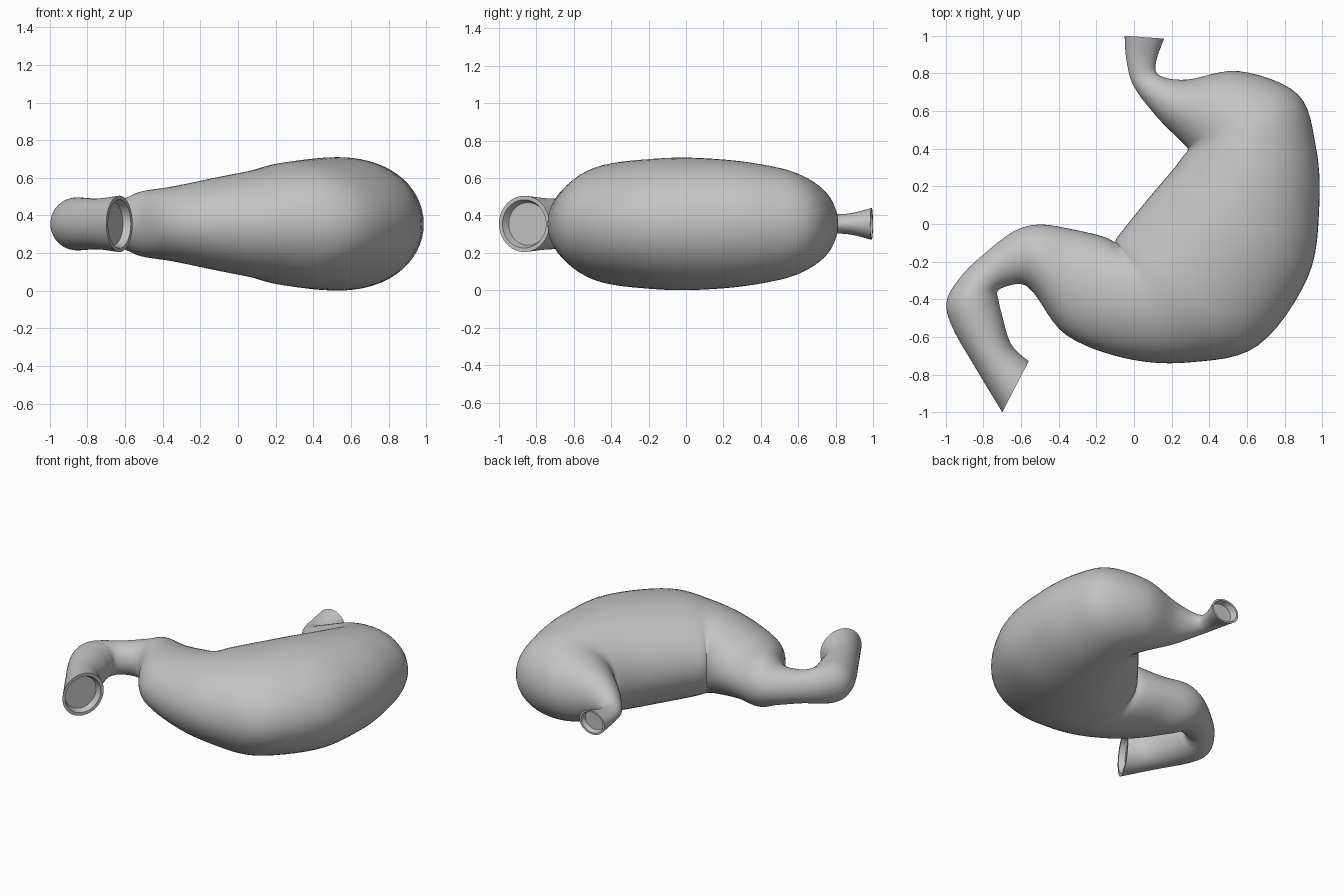
import bpy, bmesh, math
from mathutils import Vector

if "Cube" in bpy.data.objects:
    bpy.data.objects.remove(bpy.data.objects["Cube"])

MID_Z = 0.355
SIDES = 56
STEPS = 6

# Cross-sections: inner-curve x, y, outer-curve x, y, half height
S = [
    # gullet
    (-.05, 1.0, .16, .985, .085), (-.04, .87, .117, .86, .055),
    (0, .73, .135, .79, .062), (.13, .56, .28, .767, .14),
    # upper dome, fanning about the notch
    (.27, .42, .56, .812, .23), (.285, .39, .87, .69, .285),
    # main body
    (.265, .365, .965, .42, .32), (.2, .28, .985, .1, .345),
    (.08, .14, .925, -.28, .354), (-.085, -.065, .66, -.645, .328),
    # lower chamber
    (-.1, -.095, .3, -.735, .287), (-.16, -.068, -.04, -.715, .25),
    (-.32, -.03, -.36, -.59, .2), (-.5, -.003, -.53, -.37, .172),
    # outlet tube
    (-.64, -.04, -.6, -.32, .13), (-.81, -.17, -.69, -.335, .112),
    (-.925, -.285, -.727, -.362, .125), (-.995, -.41, -.72, -.405, .139),
    (-.965, -.55, -.705, -.47, .14), (-.83, -.785, -.655, -.635, .135),
    (-.7, -1.0, -.56, -.73, .15),
]


def spline(p, i, t):
    p0, p1 = p[max(i - 1, 0)], p[i]
    p2, p3 = p[i + 1], p[min(i + 2, len(p) - 1)]
    return [0.5 * (2 * b + (c - a) * t + (2 * a - 5 * b + 4 * c - d) * t * t
                   + (3 * b - a - 3 * c + d) * t ** 3)
            for a, b, c, d in zip(p0, p1, p2, p3)]


sections = [spline(S, i, k / STEPS) for i in range(len(S) - 1) for k in range(STEPS)]
sections.append(list(S[-1]))

bm = bmesh.new()


def ring(sec, scale=1.0, shift=Vector((0, 0, 0))):
    ax, ay, bx, by, h = sec
    c = Vector(((ax + bx) / 2, (ay + by) / 2, MID_Z)) + shift
    r = Vector(((bx - ax) / 2, (by - ay) / 2, 0)) * scale
    up = Vector((0, 0, h * scale))
    return [bm.verts.new(c + r * math.cos(a) + up * math.sin(a))
            for a in (2 * math.pi * j / SIDES for j in range(SIDES))]


def bridge(r0, r1):
    for j in range(SIDES):
        k = (j + 1) % SIDES
        bm.faces.new((r0[j], r0[k], r1[k], r1[j]))


rings = [ring(s) for s in sections]
for r0, r1 in zip(rings, rings[1:]):
    bridge(r0, r1)

# Recessed openings with a thin rim
for end, inward, outer in ((S[0], Vector((0.005, -.04, 0)), rings[0]),
                           (S[-1], Vector((-.035, .02, 0)), rings[-1])):
    lip = ring(end, 0.86)
    floor = ring(end, 0.76, inward)
    bridge(outer, lip)
    bridge(lip, floor)
    bm.faces.new(floor)

bmesh.ops.recalc_face_normals(bm, faces=bm.faces)
mesh = bpy.data.meshes.new("stomach")
bm.to_mesh(mesh)
bm.free()

mat = bpy.data.materials.new("light grey")
mat.diffuse_color = (0.55, 0.55, 0.55, 1)
mat.use_nodes = True
mat.node_tree.nodes["Principled BSDF"].inputs["Base Color"].default_value = mat.diffuse_color
mesh.materials.append(mat)

obj = bpy.data.objects.new("stomach", mesh)
bpy.context.collection.objects.link(obj)
bpy.context.view_layer.objects.active = obj
obj.select_set(True)
bpy.ops.object.shade_smooth_by_angle(angle=math.radians(40))
